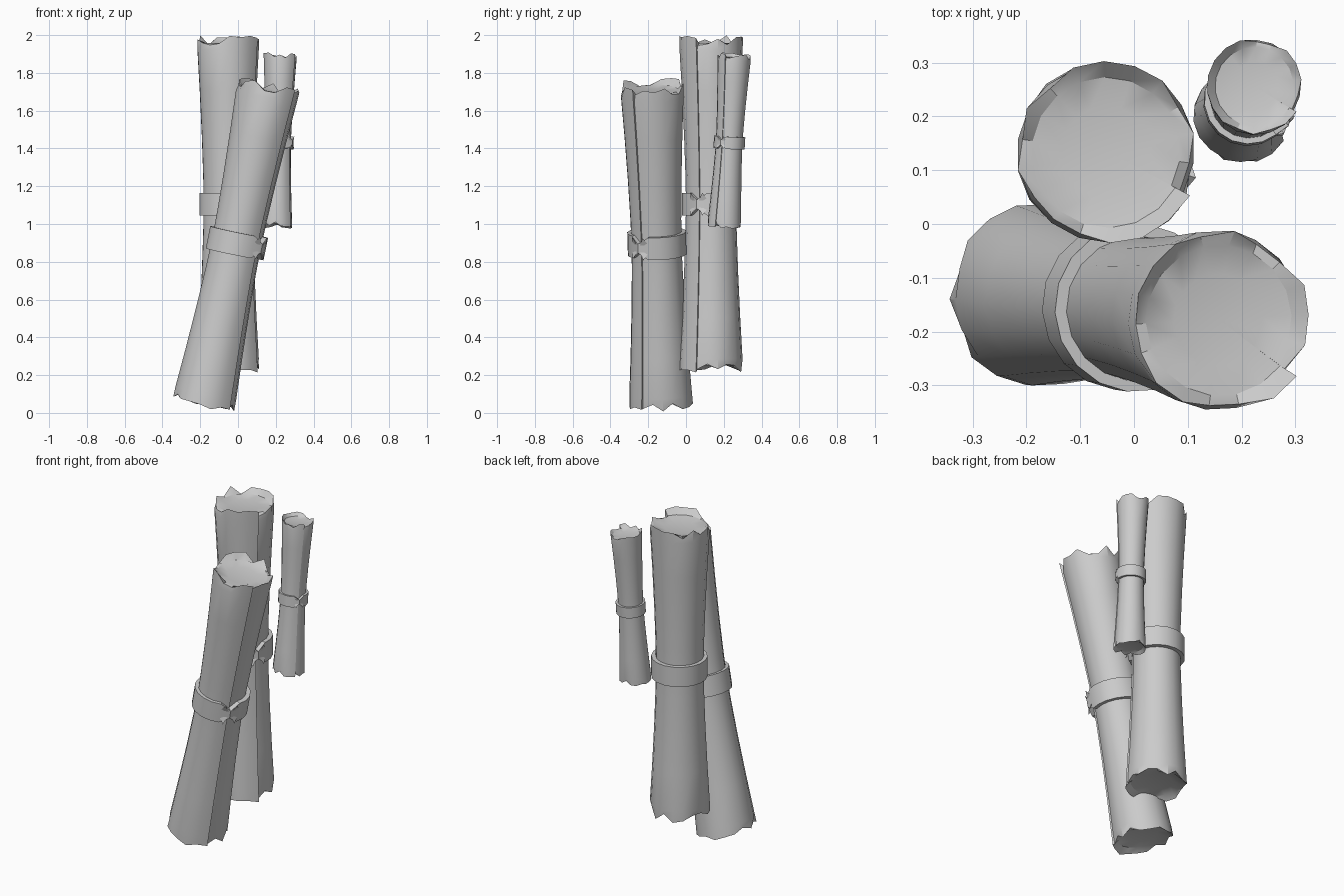
import bpy, bmesh, math, random
from mathutils import Vector

if "Cube" in bpy.data.objects:
    bpy.data.objects.remove(bpy.data.objects["Cube"])

random.seed(7)
SIDES = 18


def axis_frame(bottom, top):
    b, t = Vector(bottom), Vector(top)
    d = t - b
    rot = Vector((0, 0, 1)).rotation_difference(d.normalized())
    return b, d.length, rot


def waist(r, t):
    return r * (0.78 + 0.22 * abs(2 * t - 1) ** 1.5)


def finish(bm, name, origin, rot):
    bmesh.ops.recalc_face_normals(bm, faces=bm.faces)
    me = bpy.data.meshes.new(name)
    bm.to_mesh(me)
    bm.free()
    ob = bpy.data.objects.new(name, me)
    bpy.context.collection.objects.link(ob)
    ob.location = origin
    ob.rotation_mode = 'QUATERNION'
    ob.rotation_quaternion = rot
    bpy.ops.object.select_all(action='DESELECT')
    ob.select_set(True)
    bpy.context.view_layer.objects.active = ob
    bpy.ops.object.shade_smooth_by_angle(angle=math.radians(28))
    return ob


def bridge(bm, a, b):
    n = len(a)
    for i in range(n):
        bm.faces.new((a[i], a[(i + 1) % n], b[(i + 1) % n], b[i]))


def scroll(name, bottom, top, r, seam):
    origin, length, rot = axis_frame(bottom, top)
    bm = bmesh.new()

    def ring(z, rad, dz=None, chips=None):
        out = []
        for i in range(SIDES + 1):
            a = seam + 2 * math.pi * i / SIDES
            # the sheet spirals outward slightly, leaving a step at the seam
            k = rad * (0.97 + 0.06 * i / SIDES)
            k *= chips[i] if chips else 1
            out.append(bm.verts.new((k * math.cos(a), k * math.sin(a), z + (dz[i] if dz else 0))))
        return out

    # ragged rims: some points chipped inward
    def rim(s):
        dz, chips = [], []
        for i in range(SIDES + 1):
            chip = random.random() < 0.3
            dz.append(s * (-random.uniform(0.15, 0.24) * r if chip else random.uniform(-0.05, 0.08) * r))
            chips.append(0.93 if chip else random.uniform(0.98, 1.0))
        return dz, chips

    lo, hi = rim(-1), rim(1)
    rings = [ring(0.22 * r, r * 0.5), ring(0.16 * r, r * 0.82), ring(0, r, *lo)]
    e = 0.35 * r / length
    for t in (e, 0.16, 0.3, 0.42, 0.5, 0.58, 0.7, 0.84, 1 - e):
        rings.append(ring(t * length, waist(r, t)))
    rings += [ring(length, r, *hi), ring(length - 0.16 * r, r * 0.82), ring(length - 0.22 * r, r * 0.5)]
    for a, b in zip(rings, rings[1:]):
        bridge(bm, a, b)
    # dished ends
    for loop, z in ((rings[0], 0.22 * r), (rings[-1], length - 0.22 * r)):
        c = bm.verts.new((0, 0, z))
        for i in range(len(loop)):
            bm.faces.new((loop[i], loop[(i + 1) % len(loop)], c))
    finish(bm, name, origin, rot)


def band(name, bottom, top, r_in, r_out, centre, height, seam):
    origin, length, rot = axis_frame(bottom, top)
    bm = bmesh.new()
    loops = []
    for rad, s in ((r_in, -1), (r_out, -1), (r_out, 1), (r_in, 1)):
        loop = []
        for i in range(SIDES):
            a = seam + 2 * math.pi * i / SIDES
            # pinched knot where the tie closes
            h = height / 2 * (0.4 if i == 0 else 1)
            k = rad * (1.07 if i == 0 and rad == r_out else 1)
            loop.append(bm.verts.new((k * math.cos(a), k * math.sin(a), centre * length + s * h)))
        loops.append(loop)
    for i in range(4):
        bridge(bm, loops[i], loops[(i + 1) % 4])
    # crumpled tie ends beside the knot
    for s in (-1, 1):
        for side in (-1, 1):
            a = seam + side * 0.2
            pts = [(seam, r_out * 1.03, 0.0), (a, r_out * 1.1, s * height * 0.5),
                   (a + side * 0.12, r_out * 1.02, s * height * 0.25), (a, r_out * 0.97, s * height * 0.3)]
            v = [bm.verts.new((k * math.cos(q), k * math.sin(q), centre * length + z)) for q, k, z in pts]
            for f in ((0, 1, 2), (0, 2, 3), (0, 3, 1), (1, 3, 2)):
                bm.faces.new([v[j] for j in f])
    finish(bm, name, origin, rot)


# name, bottom centre, top centre, end radius, band position, band height, seam angle
parts = [
    ("back_scroll", (-0.05, 0.135, 0.225), (-0.05, 0.135, 1.985), 0.17, 0.5, 0.12, -28),
    ("front_scroll", (-0.18, -0.13, 0.045), (0.165, -0.178, 1.735), 0.17, 0.505, 0.12, -37),
    ("small_scroll", (0.2, 0.203, 0.985), (0.225, 0.257, 1.895), 0.09, 0.49, 0.065, -32),
]
for name, b, t, r, pos, h, ang in parts:
    ang = math.radians(ang)
    scroll(name, b, t, r, ang)
    band(name + "_band", b, t, r * 0.77, r * 0.92, pos, h, ang)
